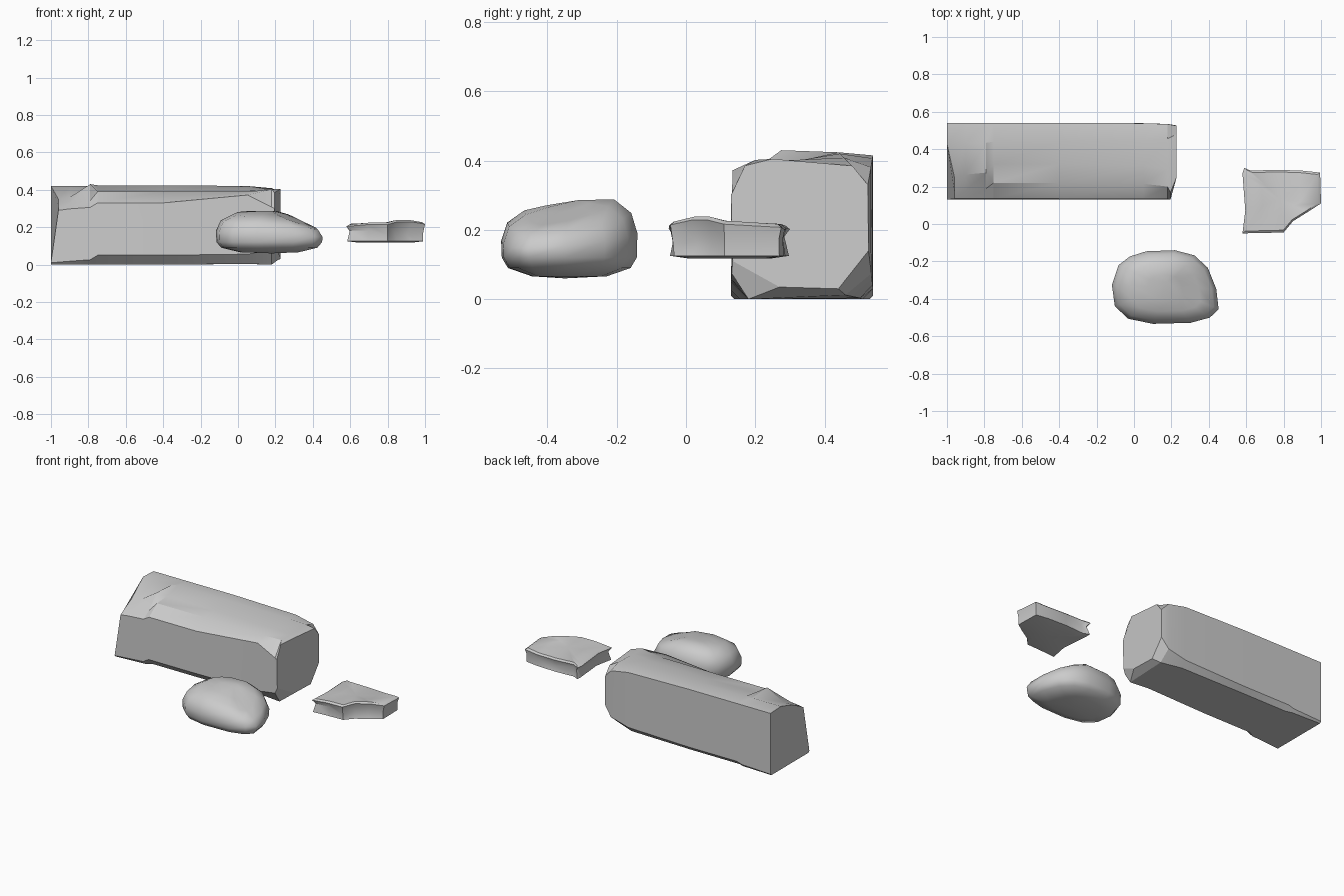
import bpy, bmesh, math, random
from mathutils import Vector

if "Cube" in bpy.data.objects:
    bpy.data.objects.remove(bpy.data.objects["Cube"])

random.seed(4)


def loft(name, rings, start=None, end=None, angle=28):
    """Skin matching closed rings; close ends with a fan to a point or one flat face."""
    bm = bmesh.new()
    rows = [[bm.verts.new(p) for p in r] for r in rings]
    n = len(rows[0])
    for a, b in zip(rows, rows[1:]):
        for i in range(n):
            j = (i + 1) % n
            bm.faces.new((a[i], a[j], b[j], b[i]))
    for row, tip in ((rows[0], start), (rows[-1], end)):
        if tip is None:
            bm.faces.new(row)
        else:
            v = bm.verts.new(tip)
            for i in range(n):
                bm.faces.new((row[i], row[(i + 1) % n], v))
    bmesh.ops.recalc_face_normals(bm, faces=bm.faces)
    me = bpy.data.meshes.new(name)
    bm.to_mesh(me)
    bm.free()
    ob = bpy.data.objects.new(name, me)
    bpy.context.collection.objects.link(ob)
    bpy.ops.object.select_all(action='DESELECT')
    ob.select_set(True)
    bpy.context.view_layer.objects.active = ob
    bpy.ops.object.shade_smooth_by_angle(angle=math.radians(angle))


def ring(outline, centre, scale, height):
    """Outline scaled about its centre, scale and height given per point index."""
    c = Vector(centre)
    pts = [c + (Vector(p) - c) * scale(i) for i, p in enumerate(outline)]
    return [(q.x, q.y, height(i)) for i, q in enumerate(pts)]


# Long block: three (y, z) profiles from front bottom over the top to the back
left = [(.14, 0), (.13, .01), (.135, .29), (.17, .31), (.25, .35),
        (.43, .42), (.54, .415), (.54, .01), (.53, 0)]
middle = [(.18, 0), (.13, .05), (.135, .33), (.22, .39), (.32, .398),
          (.44, .424), (.54, .415), (.54, .03), (.51, 0)]
right = [(.27, .035), (.135, .11), (.13, .30), (.17, .385), (.25, .405),
         (.48, .385), (.525, .33), (.527, .14), (.44, .03)]


def section(x, a, b, t, raise_edge=0.0):
    pts = [Vector(p).lerp(Vector(q), t) for p, q in zip(a, b)]
    pts[2].y += raise_edge
    return [[x, p.x, p.y] for p in pts]


first = section(-1, left, left, 0)
last = section(.228, right, right, 0)
for i in (2, 3, 4):
    first[i][0] += .04      # the left end leans back at its upper front
for i in (1, 2, 3):
    last[i][0] -= .033      # the right end slants away at the front
chip = section(-.79, left, middle, .4)
chip[4][1:] = .275, .43
near_end = section(.18, middle, right, .4, -.01)
near_end[0][1:] = .18, 0
near_end[3][2] = .402
near_end[8][1:] = .46, .012  # scooped back bottom corner
loft("long_block", [
    first,
    section(-.90, left, middle, .2),
    chip,                     # the chipped corner stops here
    section(-.75, left, middle, 1),
    section(-.40, middle, right, 0),
    section(.05, middle, right, .1, .045),
    near_end,
    last], angle=24)

# Rounded boulder: squared oval plan, lower to the right, steep at the front
c = (.168, -.337)
plan = []
for k in range(14):
    a = 2 * math.pi * k / 14 + .1
    u, v = [math.copysign(abs(w) ** .75, w) for w in (math.cos(a), math.sin(a))]
    plan.append((c[0] + .28 * u - .04 * u * v, c[1] + .198 * v - .055 * u * (1 - abs(v))))


def rim(i):
    x, y = plan[i]
    return .18 + .06 * (y - c[1]) - .1 * max(0, x - .2)


def crown(i):
    x, y = plan[i]
    return .272 + .08 * (y - c[1]) - .24 * max(0, x - .25)


loft("boulder", [
    ring(plan, c, lambda i: .55, lambda i: .066),
    ring(plan, c, lambda i: .90, lambda i: .09),
    ring(plan, c, lambda i: .99, lambda i: .12),
    ring(plan, c, lambda i: 1, rim),
    ring(plan, c, lambda i: .91, lambda i: .4 * rim(i) + .6 * crown(i)),
    ring(plan, c, lambda i: .66, crown),
    ring(plan, c, lambda i: .33, lambda i: .5 * crown(i) + .143),
], (.18, -.35, .06), (.18, -.31, .286), 40)

# Broken slab: irregular waisted edge, scooped along the broken corner
plan = [(.58, .27), (.59, .30), (.625, .285), (.76, .29), (.90, .285), (.995, .275),
        (1.0, .11), (.93, .065), (.85, .015), (.80, -.045), (.69, -.048),
        (.58, -.05), (.595, .07)]
c = (.78, .13)
broken = (7, 8)
count = range(len(plan))
top = [.238 if i in broken else random.uniform(.21, .228) for i in count]
waist = [.83 if i in broken else random.uniform(.89, .97) for i in count]
level = [random.uniform(.155, .185) for i in count]
foot = [random.uniform(.93, .99) for i in count]
loft("broken_slab", [
    ring(plan, c, lambda i: .70, lambda i: .118),
    ring(plan, c, lambda i: foot[i], lambda i: .125),
    ring(plan, c, lambda i: waist[i], lambda i: level[i]),
    ring(plan, c, lambda i: 1, lambda i: top[i] - .01),
    ring(plan, c, lambda i: .93, lambda i: top[i]),
    ring(plan, c, lambda i: .5, lambda i: .5 * top[i] + .112),
], (.78, .13, .118), (.78, .13, .223), 35)
